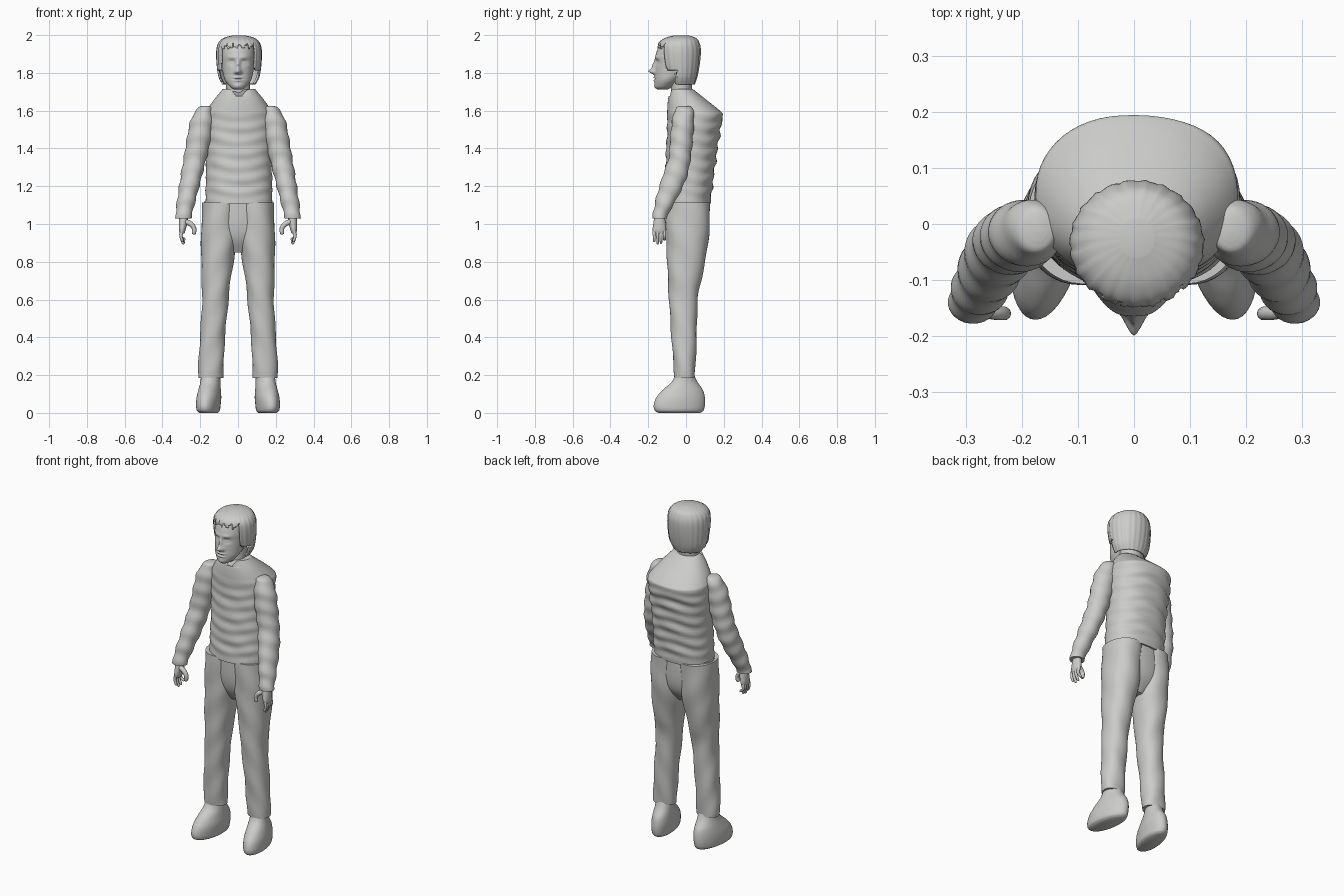
import bpy, bmesh, math
from math import sin, cos, exp, pi
from mathutils import Vector

old = bpy.data.objects.get("Cube")
if old:
    bpy.data.objects.remove(old, do_unlink=True)

GREY = (0.6, 0.6, 0.59, 1)
grey = bpy.data.materials.new("plain grey")
grey.use_nodes = True
grey.diffuse_color = GREY
shader = grey.node_tree.nodes["Principled BSDF"]
shader.inputs["Base Color"].default_value = GREY
shader.inputs["Roughness"].default_value = 0.8


def spline(rows, steps):
    """Catmull-Rom interpolation of rows of numbers."""
    out = []
    for i in range(len(rows) - 1):
        a, b, c, d = (rows[max(0, min(len(rows) - 1, i + k))] for k in (-1, 0, 1, 2))
        for s in range(steps):
            t = s / steps
            out.append([q + t / 2 * (r - p + t * (2 * p - 5 * q + 4 * r - w + t * (3 * (q - r) + w - p)))
                        for p, q, r, w in zip(a, b, c, d)])
    return out + [list(rows[-1])]


def finish(name, bm, angle=50):
    bmesh.ops.recalc_face_normals(bm, faces=bm.faces)
    mesh = bpy.data.meshes.new(name)
    bm.to_mesh(mesh)
    bm.free()
    mesh.materials.append(grey)
    ob = bpy.data.objects.new(name, mesh)
    bpy.context.collection.objects.link(ob)
    bpy.ops.object.select_all(action='DESELECT')
    ob.select_set(True)
    bpy.context.view_layer.objects.active = ob
    bpy.ops.object.shade_smooth_by_angle(angle=math.radians(angle))
    return ob


def skin(rings, caps=True):
    """Join rings of points into a closed tube."""
    bm = bmesh.new()
    loops = [[bm.verts.new(p) for p in ring] for ring in rings]
    for a, b in zip(loops, loops[1:]):
        for i in range(len(a)):
            j = (i + 1) % len(a)
            bm.faces.new((a[i], a[j], b[j], b[i]))
    if caps:
        bm.faces.new(loops[0])
        bm.faces.new(loops[-1])
    return bm


def loft(rows, side=1, shape=None, sides=40, steps=6, power=1.0, caps=True):
    """Rows are height, centre x, half width, front y, back y."""
    rings = []
    for z, cx, rx, y0, y1 in spline(rows, steps):
        ring = []
        for i in range(sides):
            a = 2 * pi * i / sides
            c, s = cos(a), sin(a)
            x = cx + rx * math.copysign(abs(c) ** power, c)
            y = (y0 + y1) / 2 + (y1 - y0) / 2 * math.copysign(abs(s) ** power, s)
            p = Vector((x, y, z))
            if shape:
                p = shape(p, a)
            ring.append((p.x * side, p.y, p.z))
        rings.append(ring)
    return skin(rings, caps)


def finger(name, side, points, radius):
    """Tapered round tube along a short path."""
    path = [Vector(p) for p in spline(points, 4)]
    rings = []
    for i, p in enumerate(path):
        d = (path[min(i + 1, len(path) - 1)] - path[max(i - 1, 0)]).normalized()
        u = d.cross(Vector((0, 1, 0))).normalized()
        v = d.cross(u)
        r = radius * (0.45 if i == len(path) - 1 else 1 - 0.3 * i / len(path))
        rings.append([(q.x * side, q.y, q.z) for q in
                      (p + r * (cos(2 * pi * k / 10) * u + sin(2 * pi * k / 10) * v) for k in range(10))])
    finish(name, skin(rings))


def bump(p, x, z, sx, sz):
    return exp(-((abs(p.x) - x) / sx) ** 2 - ((p.z - z) / sz) ** 2)


# Padded vest with quilted ridges and a wide sloping back
def quilt(p, a):
    fade = min(1, max(0, (1.62 - p.z) * 8)) * min(1, max(0, (p.z - 1.1) * 12))
    k = 1 + fade * (0.03 * sin(p.z * 92 + 1.2 * sin(3 * a)) + 0.015 * sin(p.z * 47 + 5 * a))
    notch = 0.05 * exp(-(p.x / 0.03) ** 2) if p.y < 0 and p.z > 1.68 else 0
    return Vector((p.x * (1 + (k - 1) * 0.35) + 0.005, p.y * k, p.z - notch))


finish("vest", loft([(1.105, 0, .176, -.115, .13), (1.2, 0, .176, -.112, .14), (1.35, 0, .174, -.107, .16),
                     (1.5, 0, .182, -.1, .182), (1.57, 0, .181, -.1, .196), (1.6, 0, .172, -.1, .178),
                     (1.66, 0, .13, -.095, .105), (1.715, 0, .085, -.083, .035)],
                    shape=quilt, sides=56, steps=11, power=0.9))
finish("neck", loft([(1.6, 0, .06, -.07, .03), (1.7, 0, .062, -.08, .03), (1.8, 0, .066, -.08, .04)]))
finish("hips", loft([(1.12, 0, .18, -.1, .12), (1.0, 0, .183, -.097, .118), (.92, 0, .16, -.08, .1),
                     (.85, 0, .06, -.04, .05)]))


# Head with a modelled face
def face(p, a):
    if sin(a) >= 0:
        return p
    front = -sin(a)
    out = 0.03 * bump(p, 0, 1.808, .015, .014) + 0.016 * bump(p, 0, 1.838, .011, .028)
    out += 0.007 * bump(p, .014, 1.803, .009, .009)
    out += 0.006 * bump(p, .032, 1.882, .026, .009)
    out -= 0.011 * bump(p, .033, 1.855, .018, .013)
    out += 0.007 * bump(p, .033, 1.853, .011, .006)
    out += 0.007 * bump(p, 0, 1.776, .024, .006) + 0.007 * bump(p, 0, 1.76, .02, .006)
    out -= 0.005 * bump(p, 0, 1.768, .027, .003)
    out += 0.004 * bump(p, 0, 1.73, .02, .014)
    return p - Vector((0, out * front, 0))


finish("head", loft([(1.712, 0, .02, -.15, -.1), (1.726, 0, .043, -.163, -.07), (1.76, 0, .068, -.165, -.03),
                     (1.8, 0, .08, -.164, .02), (1.85, 0, .086, -.162, .04), (1.9, 0, .089, -.159, .05),
                     (1.95, 0, .084, -.137, .05), (1.98, 0, .05, -.09, .03)],
                    shape=face, sides=96, steps=10), angle=70)


# Hair cap with strands and a ragged opening around the face
def strands(p, a):
    k = 1 + 0.012 * sin(23 * a) + 0.008 * sin(41 * a + 9 * p.z)
    return Vector((p.x * k + 0.005, (p.y + .03) * k - .03, p.z))


bm = loft([(1.735, 0, .085, -.11, .045), (1.78, 0, .108, -.12, .06), (1.85, 0, .118, -.14, .073),
           (1.92, 0, .119, -.15, .078), (1.96, 0, .108, -.143, .07), (1.985, 0, .08, -.11, .052),
           (1.999, 0, .03, -.06, .01)], shape=strands, sides=96, steps=8)
opening = []
for f in bm.faces:
    c = f.calc_center_median()
    ragged = 0.012 * sin(c.x * 170) + 0.007 * sin(c.x * 390)
    brow = c.y < -.03 and abs(c.x) < .09 and c.z < 1.94 + ragged
    cheek = c.y < -.055 + 0.5 * ragged and c.z < 1.815
    if brow or cheek or c.z < 1.74:
        opening.append(f)
bmesh.ops.delete(bm, geom=opening, context='FACES')
hair = finish("hair", bm)
thick = hair.modifiers.new("thickness", 'SOLIDIFY')
thick.thickness = 0.01
thick.offset = -1


# Sleeve folds and trouser creases
def folds(p, a):
    return p + Vector((cos(a), sin(a), 0)) * 0.003 * sin(p.z * 75 + 2 * sin(a))


def creases(p, a):
    return p + Vector((cos(a), sin(a), 0)) * 0.002 * sin(p.z * 30 + 3 * a)


def toe_out(p, a):
    return p + Vector((-0.14 * p.y, 0, 0))


for word, side in (("left", 1), ("right", -1)):
    finish(word + "_trouser_leg",
           loft([(1.115, .094, .094, -.108, .128), (.97, .098, .097, -.106, .124), (.85, .105, .09, -.102, .11),
                 (.72, .115, .078, -.096, .085), (.6, .12, .07, -.09, .062), (.4, .135, .066, -.077, .056),
                 (.25, .143, .067, -.066, .05), (.185, .144, .065, -.06, .046)], side, creases, power=0.9))
    finish(word + "_shoe",
           loft([(0, .15, .045, -.145, .075), (.012, .152, .058, -.165, .092), (.04, .152, .062, -.171, .1),
                 (.08, .15, .063, -.158, .1), (.12, .148, .058, -.125, .09), (.165, .145, .052, -.075, .06),
                 (.21, .144, .05, -.052, .04)], side, toe_out))
    finish(word + "_sleeve",
           loft([(1.625, .172, .014, -.03, .015), (1.612, .176, .037, -.055, .035), (1.55, .19, .06, -.073, .042),
                 (1.45, .207, .064, -.085, .036), (1.35, .227, .06, -.093, .025), (1.25, .248, .056, -.125, .005),
                 (1.15, .268, .05, -.155, -.04), (1.08, .282, .046, -.17, -.08), (1.03, .289, .041, -.178, -.1)],
                side, folds))
    # Hand with four fingers and a curved thumb
    finish(word + "_palm",
           loft([(1.05, .288, .022, -.165, -.115), (1.01, .29, .023, -.172, -.108), (.97, .295, .018, -.177, -.105),
                 (.95, .296, .012, -.172, -.11)], side, sides=20))
    for i, tip in enumerate((.905, .892, .897, .915)):
        y = -.168 + .018 * i
        finger(f"{word}_finger_{i + 1}", side,
               [(.297, y, .965), (.302, y, .935), (.292 - .004 * i, y, tip)], .0095)
    finger(word + "_thumb", side,
           [(.285, -.15, 1.015), (.25, -.158, 1.0), (.232, -.16, .975), (.235, -.16, .945)], .015)
